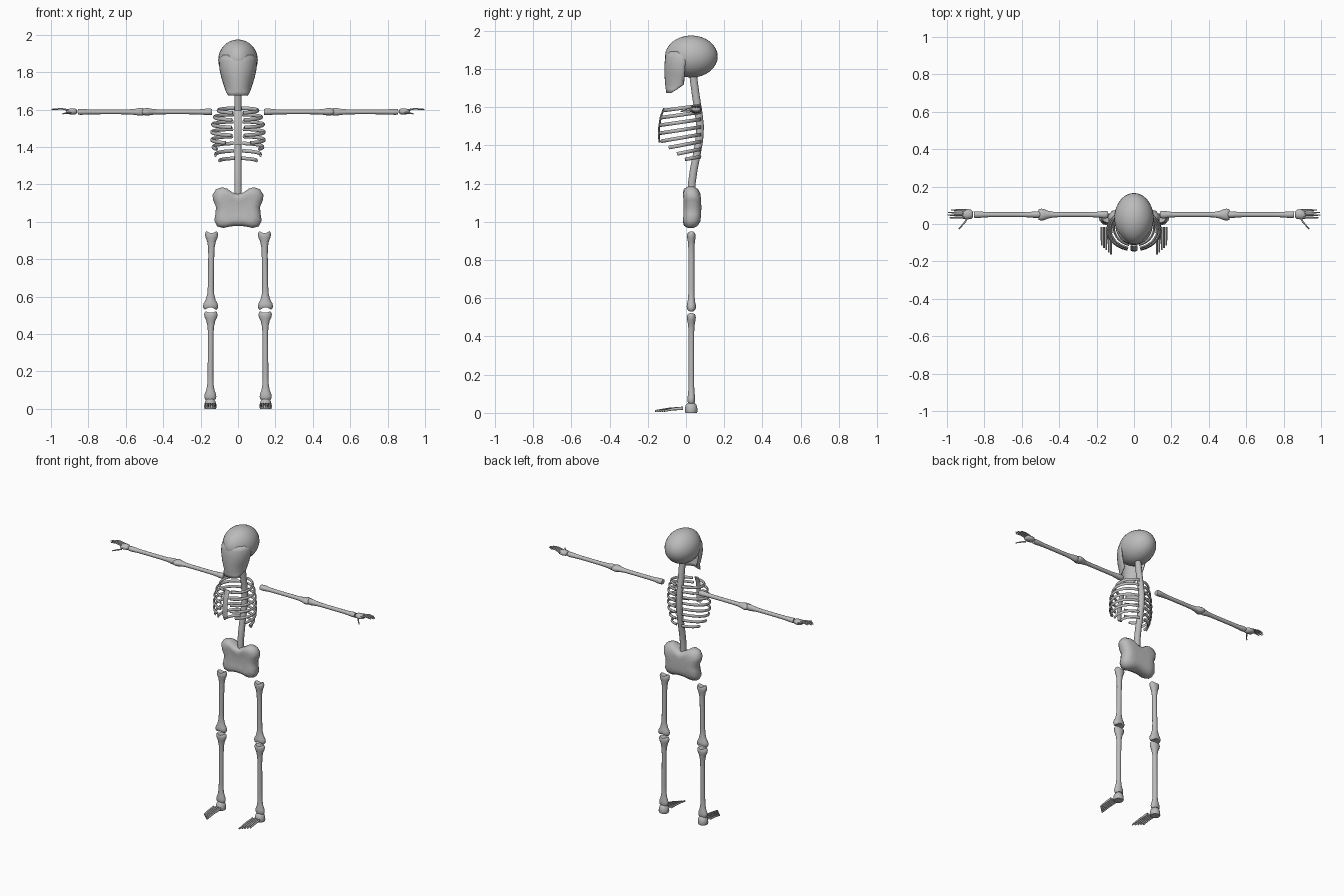
import bpy, bmesh, math
from mathutils import Vector as V

cube = bpy.data.objects.get("Cube")
if cube:
    bpy.data.objects.remove(cube)

bone_grey = bpy.data.materials.new("bone_grey")
bone_grey.use_nodes = True
GREY = (0.5, 0.5, 0.5, 1)
bone_grey.diffuse_color = GREY
bone_grey.node_tree.nodes["Principled BSDF"].inputs["Base Color"].default_value = GREY


def finish(name, bm, angle=65):
    bmesh.ops.recalc_face_normals(bm, faces=bm.faces[:])
    mesh = bpy.data.meshes.new(name)
    bm.to_mesh(mesh)
    bm.free()
    mesh.materials.append(bone_grey)
    ob = bpy.data.objects.new(name, mesh)
    bpy.context.collection.objects.link(ob)
    bpy.ops.object.select_all(action='DESELECT')
    ob.select_set(True)
    bpy.context.view_layer.objects.active = ob
    bpy.ops.object.shade_smooth_by_angle(angle=math.radians(angle))
    return ob


def bridge(bm, rings, closed=True):
    for r0, r1 in zip(rings, rings[1:]):
        n = len(r0)
        for i in range(n if closed else n - 1):
            j = (i + 1) % n
            bm.faces.new((r0[i], r0[j], r1[j], r1[i]))


def sweep(name, pts, sizes, ref, sides=8, notch=None):
    """Tube through pts; sizes are half-widths along ref and across it."""
    bm = bmesh.new()
    pts = [V(p) for p in pts]
    notch = notch or [0] * len(pts)
    rings = []
    for i, p in enumerate(pts):
        t = (pts[min(i + 1, len(pts) - 1)] - pts[max(i - 1, 0)]).normalized()
        a = V(ref)
        a = (a - t * a.dot(t)).normalized()
        b = t.cross(a)
        wa, wb = sizes[i]
        ring = []
        for k in range(sides):
            c, s = math.cos(math.tau * k / sides), math.sin(math.tau * k / sides)
            ring.append(bm.verts.new(p + a * wa * c + b * wb * s + t * notch[i] * abs(c)))
        rings.append(ring)
    bridge(bm, rings)
    for ring, p in ((rings[0], pts[0]), (rings[-1], pts[-1])):
        mid = bm.verts.new(p)
        for k in range(sides):
            bm.faces.new((ring[k], ring[(k + 1) % sides], mid))
    return finish(name, bm)


# Knuckle outline: distance from the end, blend to full width, share of notch
KNOB = [(0, 0.58, 1), (0.006, 0.85, 0.85), (0.018, 1, 0.6), (0.034, 0.85, 0.3),
        (0.052, 0.42, 0.1), (0.085, 0.08, 0), (0.13, 0, 0)]


def long_bone(name, p0, p1, ref, r, end0, end1):
    """Shaft with a two-lobed knuckle at each end; end = (half width, half depth, notch)."""
    p0, p1 = V(p0), V(p1)
    axis = (p1 - p0).normalized()
    pts, sizes, notch = [], [], []
    for origin, sign, (w, d, n) in ((p0, 1, end0), (p1, -1, end1)):
        for dist, mix, cut in KNOB[::sign]:
            # the lobes are pushed outward by the notch, so the middle sits deeper
            pts.append(origin + axis * sign * (dist + n * cut))
            sizes.append((r + (w - r) * mix, r + (d - r) * mix))
            notch.append(-sign * n * cut)
    return sweep(name, pts, sizes, ref, 14, notch)


# Cranium: egg narrowing toward the face
bm = bmesh.new()
bmesh.ops.create_uvsphere(bm, u_segments=28, v_segments=16, radius=1)
for v in bm.verts:
    narrow = 1 - 0.2 * max(0, -v.co.y) ** 2
    v.co = V((v.co.x * 0.106 * narrow, 0.028 + v.co.y * 0.138, 1.865 + v.co.z * 0.11))
finish("cranium", bm)

# Face: hollow mask growing out of the cranium and tapering to the chin
# (height, half width, front y, back y)
FACE = [(1.89, 0.09, -0.096, 0.01), (1.86, 0.096, -0.105, 0.0), (1.82, 0.096, -0.109, -0.004),
        (1.77, 0.085, -0.109, -0.008), (1.72, 0.069, -0.105, -0.01),
        (1.695, 0.06, -0.102, -0.045), (1.675, 0.048, -0.099, -0.078)]
bm = bmesh.new()
rows = []
for z, w, front, back in FACE:
    row = []
    for k in range(17):
        u = math.pi * (k / 16 - 0.5)
        row.append(bm.verts.new((w * math.sin(u), back + (front - back) * math.cos(u), z)))
    rows.append(row)
bridge(bm, rows, closed=False)
face = finish("face_mask", bm)
shell = face.modifiers.new("Thickness", 'SOLIDIFY')
shell.thickness = 0.008
shell.offset = 0

# Spine
SPINE = [(0.035, 1.79), (0.042, 1.73), (0.053, 1.65), (0.066, 1.57), (0.074, 1.5),
         (0.07, 1.43), (0.056, 1.35), (0.04, 1.27), (0.03, 1.2), (0.03, 1.12)]
sweep("spine", [(0, y, z) for y, z in SPINE], [(0.02, 0.021)] * len(SPINE), (1, 0, 0), 10)

# Sternum
STERNUM = [(-0.115, 1.595), (-0.132, 1.55), (-0.14, 1.5), (-0.142, 1.46), (-0.139, 1.415)]
sweep("sternum", [(0, y, z) for y, z in STERNUM], [(0.018, 0.005)] * 5, (1, 0, 0), 8)

# Ribs: half width, front height, back height, front y, share of the arc
RIBS = [(0.108, 1.583, 1.608, -0.115, 1), (0.127, 1.545, 1.574, -0.131, 1),
        (0.138, 1.505, 1.536, -0.138, 1), (0.142, 1.463, 1.496, -0.14, 1),
        (0.142, 1.42, 1.457, -0.14, 0.92), (0.135, 1.38, 1.42, -0.133, 0.75),
        (0.122, 1.34, 1.38, -0.125, 0.62), (0.102, 1.31, 1.34, -0.115, 0.49)]
for side, s in (("left", 1), ("right", -1)):
    for n, (w, z_front, z_back, front, share) in enumerate(RIBS):
        path = []
        for k in range(15):
            u = math.pi * (0.06 + (0.92 * share - 0.06) * k / 14)
            f = (1 - math.cos(u)) / 2
            path.append((s * w * math.sin(u), 0.076 + (front - 0.076) * f, z_back + (z_front - z_back) * f))
        sweep(f"{side}_rib_{n + 1}", path, [(0.0095, 0.006)] * 15, (0, 0, 1), 8)

# Pelvis: pillow with a flared, notched outline, bowed toward the back
OUTLINE = [(0, 1.15), (0.03, 1.158), (0.058, 1.178), (0.085, 1.186), (0.118, 1.176), (0.138, 1.145),
           (0.134, 1.115), (0.119, 1.08), (0.122, 1.04), (0.128, 1.005), (0.112, 0.975),
           (0.08, 0.966), (0.04, 0.975), (0, 0.977)]
outline = OUTLINE + [(-x, z) for x, z in OUTLINE[-2:0:-1]]
bm = bmesh.new()
rings = []
for depth, scale in ((-0.045, 0.4), (-0.047, 0.65), (-0.038, 0.87), (-0.015, 0.99),
                     (0.015, 0.99), (0.036, 0.87), (0.045, 0.65), (0.045, 0.4)):
    ring = []
    for x, z in outline:
        dz = (z - 1.075) * scale
        ring.append(bm.verts.new((x * scale, 0.024 + depth + 0.011 * (1 - (dz / 0.11) ** 2), 1.075 + dz)))
    rings.append(ring)
bridge(bm, rings)
bm.faces.new(rings[0])
bm.faces.new(rings[-1])
finish("pelvis", bm)

# Limbs
for side, s in (("left", 1), ("right", -1)):
    # Arms
    long_bone(f"{side}_upper_arm", (s * 0.138, 0.05, 1.588), (s * 0.513, 0.05, 1.588), (0, 1, 0), 0.013,
              (0.02, 0.018, 0.003), (0.032, 0.021, 0.014))
    long_bone(f"{side}_forearm", (s * 0.5, 0.05, 1.588), (s * 0.857, 0.05, 1.588), (0, 1, 0), 0.013,
              (0.018, 0.021, 0.002), (0.018, 0.016, 0.002))
    # Hands
    sweep(f"{side}_wrist", [(s * x, 0.052, 1.59) for x in (0.862, 0.87, 0.892, 0.912, 0.92)],
          [(0.016, 0.01), (0.024, 0.017), (0.028, 0.018), (0.025, 0.013), (0.018, 0.008)], (0, 1, 0), 10)
    for n in range(4):
        y = 0.035 + 0.013 * n
        tip = (0.985, 0.998, 0.995, 0.978)[n]
        sweep(f"{side}_finger_{n + 1}",
              [(s * 0.9, y, 1.596), (s * 0.945, y, 1.605), (s * tip, y + 0.001 * (n - 1.5), 1.601)],
              [(0.005, 0.005), (0.005, 0.004), (0.003, 0.003)], (0, 1, 0), 8)
    sweep(f"{side}_thumb", [(s * 0.895, 0.022, 1.582), (s * 0.915, -0.003, 1.582), (s * 0.937, -0.027, 1.578)],
          [(0.005, 0.005), (0.005, 0.004), (0.003, 0.003)], (0, 0, 1), 8)
    # Legs
    long_bone(f"{side}_thigh", (s * 0.141, 0.028, 0.95), (s * 0.147, 0.028, 0.53), (1, 0, 0), 0.016,
              (0.035, 0.023, 0.014), (0.041, 0.025, 0.016))
    long_bone(f"{side}_shin", (s * 0.145, 0.028, 0.522), (s * 0.148, 0.028, 0.048), (1, 0, 0), 0.015,
              (0.036, 0.024, 0.01), (0.032, 0.021, 0.008))
    # Feet
    sweep(f"{side}_heel", [(s * 0.148, 0.027, z) for z in (0, 0.008, 0.025, 0.042, 0.054)],
          [(0.03, 0.03), (0.033, 0.033), (0.032, 0.032), (0.027, 0.028), (0.015, 0.016)], (1, 0, 0), 12)
    for n in range(5):
        x = 0.148 + 0.0125 * (n - 2)
        tip = -0.163 + 0.012 * n
        sweep(f"{side}_toe_{n + 1}",
              [(s * x, -0.016, 0.024), (s * x, (tip - 0.02) / 2, 0.02), (s * x, tip, 0.01)],
              [(0.0055, 0.009), (0.005, 0.007), (0.0045, 0.005)], (1, 0, 0), 8)
